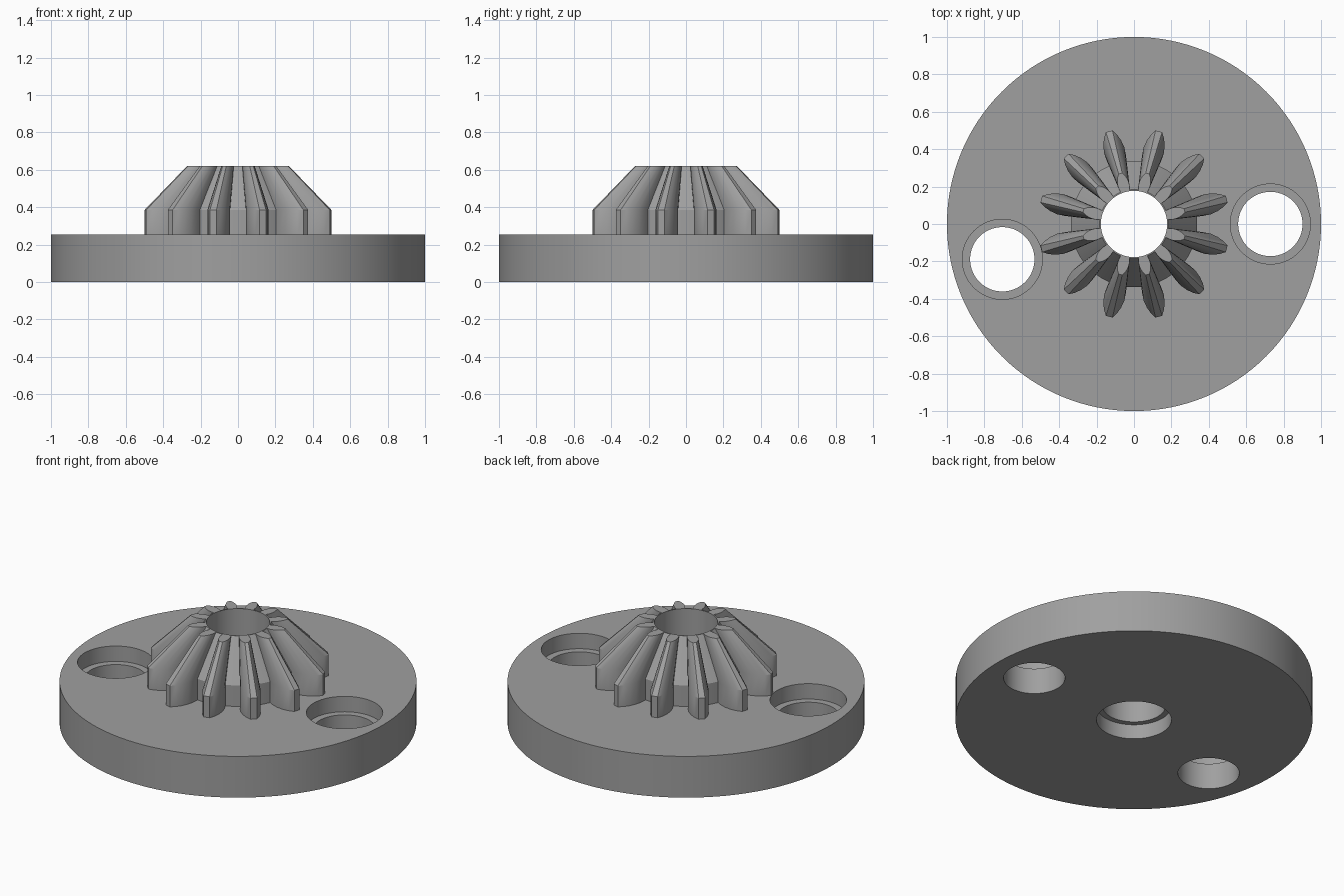
import bpy, bmesh, math

if "Cube" in bpy.data.objects:
    bpy.data.objects.remove(bpy.data.objects["Cube"])

DISK_TOP, GEAR_SHOULDER, GEAR_TOP = 0.255, 0.385, 0.62
TEETH = 12
TOP_SCALE = 0.545          # teeth taper toward the cone apex

grey = bpy.data.materials.new("plain_grey")
grey.diffuse_color = (0.35, 0.35, 0.35, 1)
grey.use_nodes = True
grey.node_tree.nodes["Principled BSDF"].inputs["Base Color"].default_value = grey.diffuse_color


def cylinder(name, r, z0, z1, x=0, y=0, sides=96):
    bpy.ops.mesh.primitive_cylinder_add(vertices=sides, radius=r, depth=z1 - z0,
                                        location=(x, y, (z0 + z1) / 2))
    ob = bpy.context.object
    ob.name = name
    return ob


def cut(ob, cutters):
    bpy.context.view_layer.objects.active = ob
    for c in cutters:
        c.hide_render = True
        m = ob.modifiers.new("cut", 'BOOLEAN')
        m.operation, m.solver, m.object = 'DIFFERENCE', 'EXACT', c
        bpy.ops.object.modifier_apply(modifier=m.name)


def finish(ob):
    ob.data.materials.clear()
    ob.data.materials.append(grey)
    bpy.ops.object.select_all(action='DESELECT')
    ob.select_set(True)
    bpy.context.view_layer.objects.active = ob
    bpy.ops.object.shade_smooth_by_angle(angle=math.radians(25))


# Bevel gear outline: (radius, half width) along one tooth flank
flank = [(0.335, 0.046), (0.37, 0.054), (0.41, 0.056),
         (0.45, 0.049), (0.485, 0.036), (0.513, 0.018)]
tooth = [(r, -w) for r, w in flank] + [(r, w) for r, w in reversed(flank)]
outline = []
for i in range(TEETH):
    a = math.radians(15 + i * 360 / TEETH)
    ca, sa = math.cos(a), math.sin(a)
    outline += [(r * ca - t * sa, r * sa + t * ca) for r, t in tooth]
    # middle of the valley floor
    b = a + math.pi / TEETH
    outline.append((0.338 * math.cos(b), 0.338 * math.sin(b)))

# Gear body: straight lower rim, then tapered teeth
bm = bmesh.new()
rings = [[bm.verts.new((x * s, y * s, z)) for x, y in outline]
         for z, s in ((DISK_TOP, 1), (GEAR_SHOULDER, 1), (GEAR_TOP, TOP_SCALE))]
n = len(outline)
for lo, hi in zip(rings, rings[1:]):
    for i in range(n):
        j = (i + 1) % n
        bm.faces.new((lo[i], lo[j], hi[j], hi[i]))
bm.faces.new(rings[-1])
bm.faces.new(list(reversed(rings[0])))
bmesh.ops.recalc_face_normals(bm, faces=bm.faces)
mesh = bpy.data.meshes.new("bevel_gear")
bm.to_mesh(mesh)
bm.free()
gear = bpy.data.objects.new("bevel_gear", mesh)
bpy.context.collection.objects.link(gear)

# Round base plate
plate = cylinder("base_plate", 1.0, 0, DISK_TOP, sides=128)

# Centre bore with a wider recess underneath
bore = cylinder("bore_cutter", 0.177, -0.1, 0.8)
cutters = [bore, cylinder("bottom_recess_cutter", 0.21, -0.1, 0.09)]

# Two stepped screw holes
for side, angle in (("right", 0), ("left", 195)):
    a = math.radians(angle)
    x, y = 0.729 * math.cos(a), 0.729 * math.sin(a)
    cutters.append(cylinder(side + "_hole_cutter", 0.172, -0.1, 0.5, x, y))
    cutters.append(cylinder(side + "_recess_cutter", 0.214, 0.16, 0.5, x, y))

cut(gear, [bore])
cut(plate, cutters)
for c in cutters:
    bpy.data.objects.remove(c)
finish(gear)
finish(plate)
